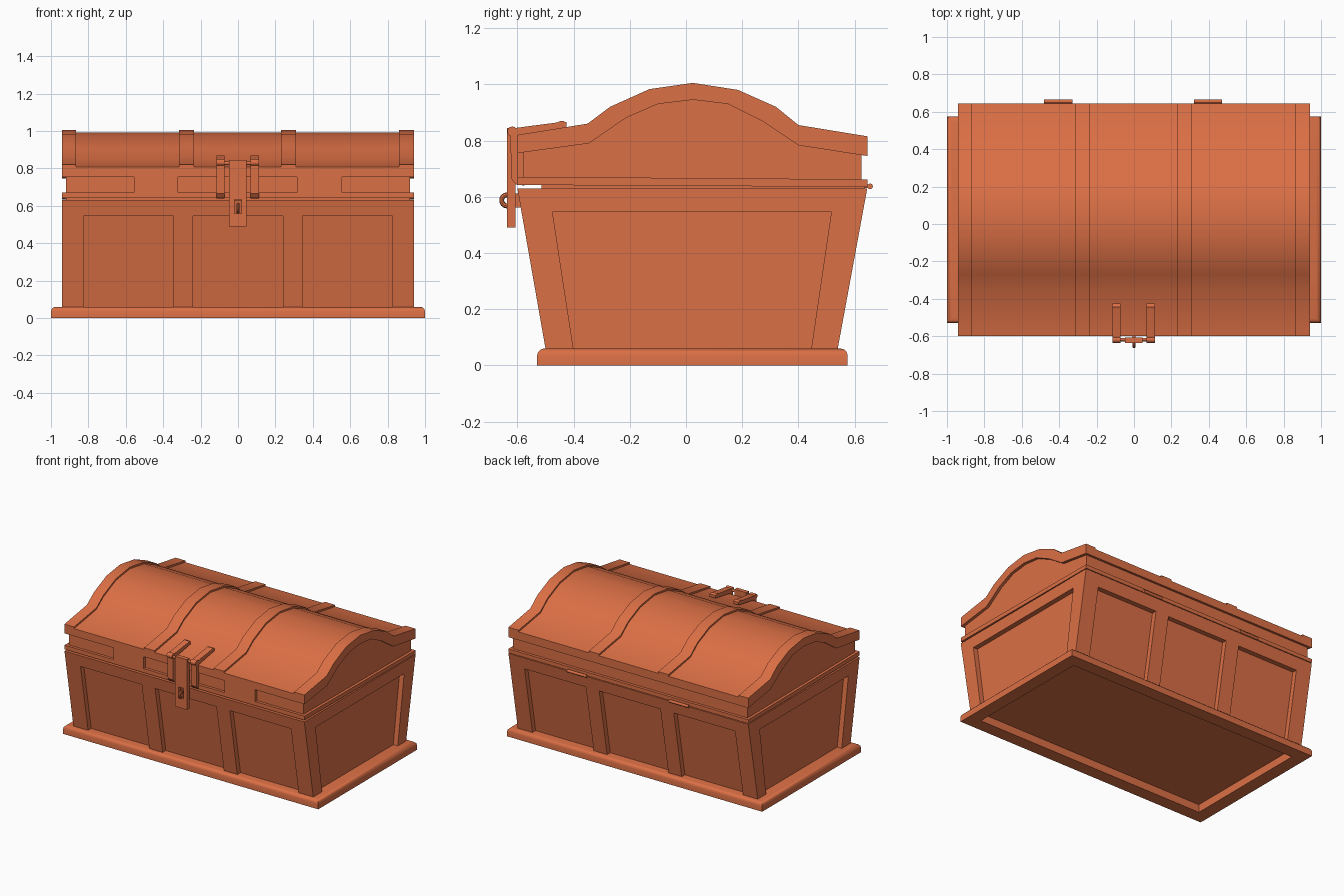
import bpy, bmesh, math
from mathutils import Matrix

if "Cube" in bpy.data.objects:
    bpy.data.objects.remove(bpy.data.objects["Cube"])

mat = bpy.data.materials.new("orange")
mat.diffuse_color = (0.71, 0.16, 0.06, 1)
mat.use_nodes = True
mat.node_tree.nodes["Principled BSDF"].inputs["Base Color"].default_value = mat.diffuse_color


def finish(name, bm, angle=32):
    bmesh.ops.recalc_face_normals(bm, faces=bm.faces)
    me = bpy.data.meshes.new(name)
    bm.to_mesh(me)
    bm.free()
    me.shade_smooth()
    me.set_sharp_from_angle(angle=math.radians(angle))
    me.materials.append(mat)
    ob = bpy.data.objects.new(name, me)
    bpy.context.collection.objects.link(ob)
    return ob


def prism(name, parts, angle=32):
    """Extrude (y, z) profiles along x; parts = [(profile, x0, x1), ...]."""
    bm = bmesh.new()
    for prof, x0, x1 in parts:
        a = [bm.verts.new((x0, y, z)) for y, z in prof]
        b = [bm.verts.new((x1, y, z)) for y, z in prof]
        bm.faces.new(a)
        bm.faces.new(b[::-1])
        for i in range(len(a)):
            j = (i + 1) % len(a)
            bm.faces.new((a[i], b[i], b[j], a[j]))
    return finish(name, bm, angle)


def rect(y0, y1, z0, z1):
    return [(y0, z0), (y1, z0), (y1, z1), (y0, z1)]


def rods(name, parts):
    """Cylinders along x; parts = [(x0, x1, y, z, radius), ...]."""
    bm = bmesh.new()
    for x0, x1, y, z, r in parts:
        m = Matrix.Translation(((x0 + x1) / 2, y, z)) @ Matrix.Rotation(math.pi / 2, 4, 'Y')
        bmesh.ops.create_cone(bm, cap_ends=True, segments=12, radius1=r, radius2=r,
                              depth=x1 - x0, matrix=m)
    return finish(name, bm, 40)


# Base plinth: rounded top rim, recessed underside
bm = bmesh.new()
bmesh.ops.create_cube(bm, size=1, matrix=Matrix.Translation((0, 0.0225, 0.03))
                      @ Matrix.Diagonal((2, 1.105, 0.06, 1)))
top = [e for e in bm.edges if all(v.co.z > 0.05 for v in e.verts)]
bmesh.ops.bevel(bm, geom=top, offset=0.025, segments=3, profile=0.5, affect='EDGES')
bm.faces.ensure_lookup_table()
bottom = min(bm.faces, key=lambda f: f.calc_center_median().z)
bmesh.ops.inset_region(bm, faces=[bottom], thickness=0.13)
bmesh.ops.inset_region(bm, faces=[bottom], thickness=0.001, depth=-0.055)
finish("base_plinth", bm)


# Tapered body: front and back lean outward
def yf(z):
    return -0.50 - 0.10 * (z - 0.06) / 0.57


def yb(z):
    return 0.54 + 0.105 * (z - 0.06) / 0.57


def lean(z0, z1, d=0.0):
    return [(yf(z0) + d, z0), (yb(z0) - d, z0), (yb(z1) - d, z1), (yf(z1) + d, z1)]


Z0, ZP, ZT = 0.055, 0.545, 0.63
prism("body_panels", [(lean(Z0, 0.6, 0.035), -0.905, 0.905)])
prism("body_top_rail", [(lean(ZP, ZT), -0.94, 0.94)])
prism("body_middle_stiles", [(lean(Z0, ZP), -0.345, -0.24), (lean(Z0, ZP), 0.24, 0.345)])
front_post = [(yf(Z0), Z0), (-0.40, Z0), (-0.475, ZP), (yf(ZP), ZP)]
back_post = [(0.445, Z0), (yb(Z0), Z0), (yb(ZP), ZP), (0.517, ZP)]
prism("corner_posts", [(p, *s) for p in (front_post, back_post)
                       for s in ((-0.94, -0.825), (0.825, 0.94))])
prism("seam_filler", [(rect(-0.515, 0.635, 0.62, 0.65), -0.92, 0.92)])

# Lid: rim, inset wall, arched panel and raised bands
prism("lid_rim", [([(-0.60, 0.642), (0.645, 0.635), (0.645, 0.662), (-0.60, 0.671)], -0.94, 0.94)])

outer = [(-0.60, 0.82), (-0.35, 0.86), (-0.27, 0.92), (-0.13, 0.983), (0.025, 1.005),
         (0.185, 0.98), (0.32, 0.92), (0.40, 0.855), (0.645, 0.815)]
under = [(0.645, 0.745), (0.40, 0.783), (0.27, 0.87), (0.15, 0.93), (0.025, 0.945),
         (-0.10, 0.93), (-0.215, 0.88), (-0.345, 0.79), (-0.60, 0.755)]
band = outer + under
panel = [(y, z - 0.012) for y, z in outer] + under
prism("lid_panel", [(panel, -0.90, 0.90)])
prism("lid_bands", [(band, a, b) for a, b in
                    ((-0.94, -0.865), (-0.315, -0.235), (0.23, 0.31), (0.86, 0.94))])
wall = [(-0.58, 0.66), (0.625, 0.655)] + [(max(-0.58, min(0.625, y)), z + 0.01) for y, z in under]
prism("lid_wall", [(wall, -0.92, 0.92)])
prism("lid_front_blocks", [(rect(-0.60, -0.57, 0.665, 0.765), -0.555, -0.32),
                           (rect(-0.60, -0.57, 0.665, 0.765), 0.315, 0.555)])

# Back hinges
rods("back_hinges", [(-0.48, -0.33, 0.655, 0.637, 0.01), (0.32, 0.47, 0.655, 0.637, 0.01)])
prism("hinge_leaves", [(rect(0.62, 0.652, 0.631, 0.643), a, a + 0.15) for a in (-0.48, 0.32)])

# Latch straps folded over the lid edge, with curled ends
strap = [(-0.575, 0.64), (-0.605, 0.643), (-0.622, 0.665), (-0.625, 0.84), (-0.605, 0.845),
         (-0.46, 0.864), (-0.445, 0.87), (-0.425, 0.865), (-0.425, 0.845), (-0.595, 0.815),
         (-0.60, 0.67), (-0.575, 0.66)]
spans = ((-0.115, -0.073), (0.068, 0.112))
prism("latch_straps", [(strap, a, b) for a, b in spans])
rods("strap_knuckles", [(a, b, -0.618, 0.832, 0.018) for a, b in spans]
     + [(a, b, -0.44, 0.857, 0.013) for a, b in spans])
rods("latch_pin", [(-0.08, 0.08, -0.618, 0.828, 0.009)])

# Hasp plate with a slot, and the staple passing through it
y0, y1 = -0.637, -0.607
prism("hasp", [(rect(y0, y1, 0.49, 0.845), -0.047, -0.02),
               (rect(y0, y1, 0.49, 0.845), 0.02, 0.045),
               (rect(y0, y1, 0.49, 0.56), -0.02, 0.02),
               (rect(y0, y1, 0.635, 0.845), -0.02, 0.02)])
prism("staple_stem", [(rect(-0.62, -0.57, 0.562, 0.612), -0.009, 0.009)])
bpy.ops.mesh.primitive_torus_add(location=(0, -0.636, 0.587), rotation=(0, math.pi / 2, 0),
                                 major_radius=0.02, minor_radius=0.009,
                                 major_segments=14, minor_segments=8)
staple = bpy.context.object
staple.name = "staple_ring"
staple.data.materials.append(mat)
bpy.ops.object.shade_smooth_by_angle()
